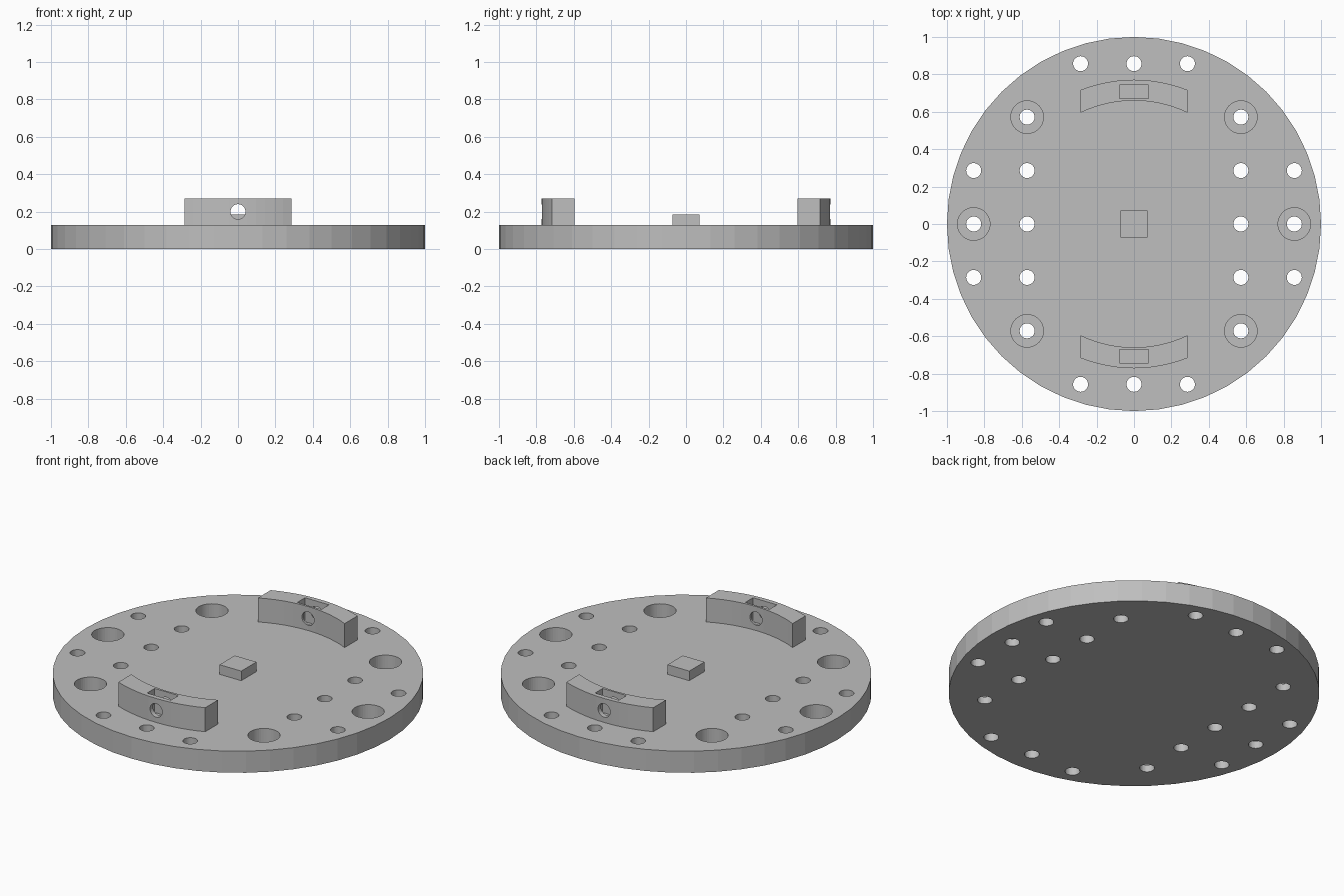
import bpy
import bmesh
import math

cube = bpy.data.objects.get("Cube")
if cube:
    bpy.data.objects.remove(cube, do_unlink=True)

grey = bpy.data.materials.new("plain grey")
grey.use_nodes = True
colour = (0.52, 0.52, 0.52, 1)
grey.diffuse_color = colour
grey.node_tree.nodes["Principled BSDF"].inputs["Base Color"].default_value = colour

U = 1 / 35          # the plate is 35 units in radius
TOP = 4.5 * U       # top of the plate


def make_object(name, bm):
    bmesh.ops.recalc_face_normals(bm, faces=bm.faces)
    mesh = bpy.data.meshes.new(name)
    bm.to_mesh(mesh)
    bm.free()
    mesh.materials.append(grey)
    obj = bpy.data.objects.new(name, mesh)
    bpy.context.collection.objects.link(obj)
    return obj


def prism(bm, outline, z0, z1):
    """Extrude a flat outline from z0 up to z1."""
    face = bm.faces.new([bm.verts.new((x, y, z0)) for x, y in outline])
    out = bmesh.ops.extrude_face_region(bm, geom=[face])
    verts = [v for v in out["geom"] if isinstance(v, bmesh.types.BMVert)]
    bmesh.ops.translate(bm, verts=verts, vec=(0, 0, z1 - z0))


def circle(x, y, r, sides):
    steps = [math.tau * i / sides for i in range(sides)]
    return [(x + r * math.cos(a), y + r * math.sin(a)) for a in steps]


def box(x, y0, y1):
    return [(-x, y0), (x, y0), (x, y1), (-x, y1)]


def cut(obj, bm, name):
    cutter = make_object(name, bm)
    cutter.hide_render = True
    cutter.hide_viewport = True
    cutter.display_type = 'WIRE'
    mod = obj.modifiers.new(name, 'BOOLEAN')
    mod.operation = 'DIFFERENCE'
    mod.solver = 'EXACT'
    mod.object = cutter


# Round base plate
bm = bmesh.new()
prism(bm, circle(0, 0, 1, 48), 0, TOP)
plate = make_object("base_plate", bm)

# Bolt holes: rows along each side, six of them counterbored
sunk = [(s * 30, 0) for s in (-1, 1)]
sunk += [(s * 20, t * 20) for s in (-1, 1) for t in (-1, 1)]
plain = [(x, s * 30) for s in (-1, 1) for x in (-10, 0, 10)]
plain += [(s * 30, t * 10) for s in (-1, 1) for t in (-1, 1)]
plain += [(s * 20, y) for s in (-1, 1) for y in (-10, 0, 10)]

bm = bmesh.new()
for x, y in plain + sunk:
    prism(bm, circle(x * U, y * U, 1.4 * U, 32), -0.1, 0.3)
cut(plate, bm, "bolt_hole_cutter")

bm = bmesh.new()
for x, y in sunk:
    prism(bm, circle(x * U, y * U, 3.05 * U, 40), 1.5 * U, 0.3)
cut(plate, bm, "counterbore_cutter")

# Square centre boss
bm = bmesh.new()
prism(bm, box(2.5 * U, -2.5 * U, 2.5 * U), TOP, 6.5 * U)
make_object("centre_boss", bm)


# Curved brackets with a nut slot and a cross hole
def arc(r, half_width, steps=12):
    end = math.asin(half_width / r)
    angles = [end * (2 * i / steps - 1) for i in range(steps + 1)]
    return [(r * math.sin(a), r * math.cos(a)) for a in angles]


for name, side in (("back", 1), ("front", -1)):
    outline = arc(27 * U, 10 * U) + arc(23.1 * U, 10 * U)[::-1]
    bm = bmesh.new()
    prism(bm, [(x, y * side) for x, y in outline], TOP, 9.5 * U)
    bracket = make_object(name + "_bracket", bm)

    bm = bmesh.new()
    prism(bm, box(2.75 * U, side * 23.5 * U, side * 26 * U), TOP - 0.02, 0.4)
    cut(bracket, bm, name + "_slot_cutter")

    # Cross hole: an upright cylinder laid along y
    bm = bmesh.new()
    prism(bm, circle(0, 0, 1.4 * U, 32), -0.2, 0.2)
    for v in bm.verts:
        x, y, z = v.co
        v.co = (x, z + side * 25 * U, y + 7 * U)
    cut(bracket, bm, name + "_hole_cutter")
